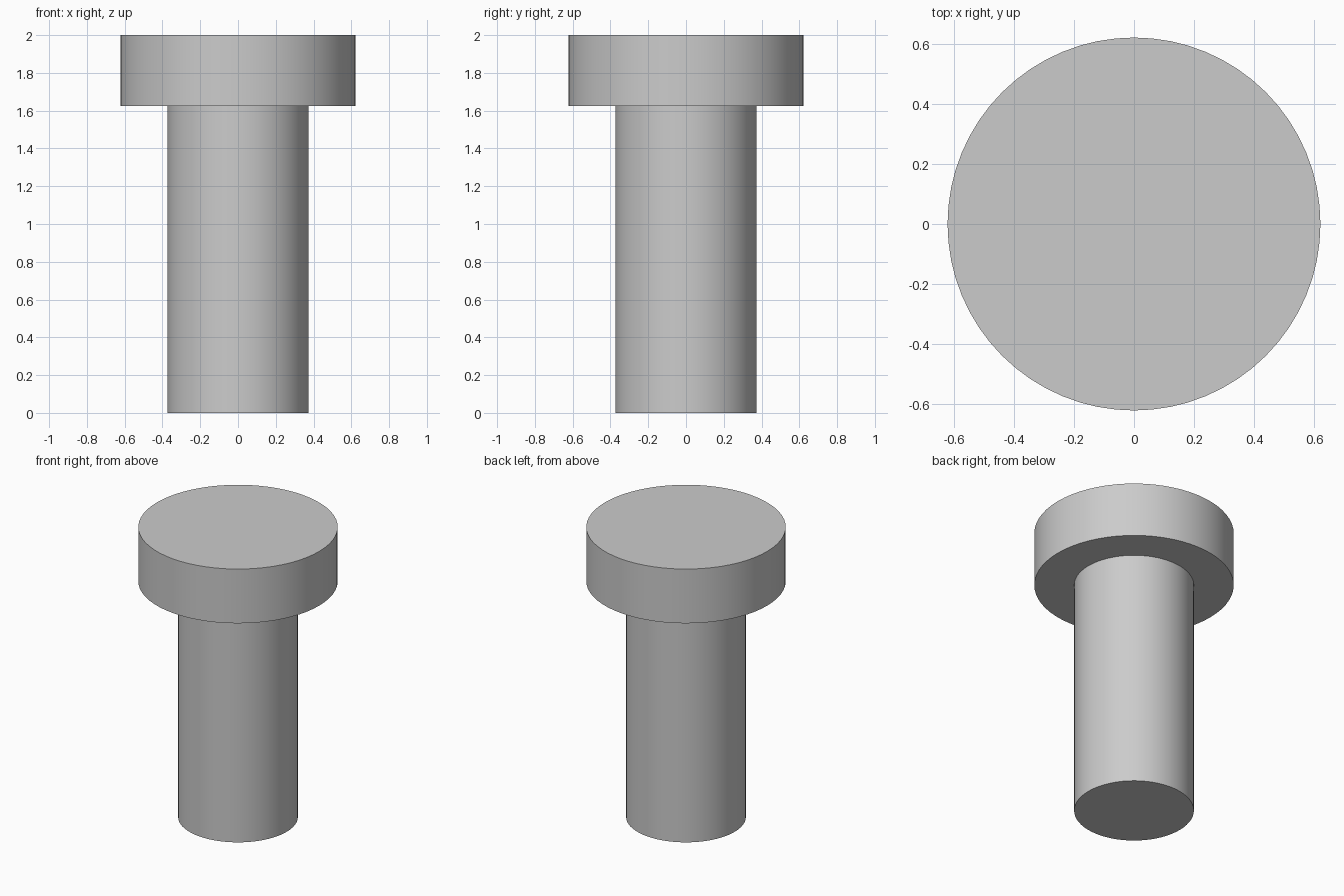
import bpy, bmesh
from math import tau, radians
from mathutils import Vector

if "Cube" in bpy.data.objects:
    bpy.data.objects.remove(bpy.data.objects["Cube"])

SIDES = 64
# Radius and height along the pin, from the foot centre to the head centre
PROFILE = [(0, 0), (0.374, 0), (0.374, 1.626), (0.623, 1.626), (0.623, 2), (0, 2)]

# Headed pin: one closed solid spun from its profile
bm = bmesh.new()
verts = [bm.verts.new((r, 0, z)) for r, z in PROFILE]
edges = [bm.edges.new(pair) for pair in zip(verts, verts[1:])]
bmesh.ops.spin(bm, geom=verts + edges, cent=Vector(), axis=Vector((0, 0, 1)),
               angle=tau, steps=SIDES, use_merge=True)
bmesh.ops.remove_doubles(bm, verts=bm.verts, dist=1e-4)

# Turn the end fans into single flat caps
bmesh.ops.dissolve_verts(bm, verts=[v for v in bm.verts if v.co.xy.length < 1e-4])
bmesh.ops.recalc_face_normals(bm, faces=bm.faces)

mesh = bpy.data.meshes.new("headed_pin")
bm.to_mesh(mesh)
bm.free()
pin = bpy.data.objects.new("headed_pin", mesh)
bpy.context.collection.objects.link(pin)

# Smooth round walls, crisp rims
bpy.context.view_layer.objects.active = pin
pin.select_set(True)
bpy.ops.object.shade_smooth_by_angle(angle=radians(30))
